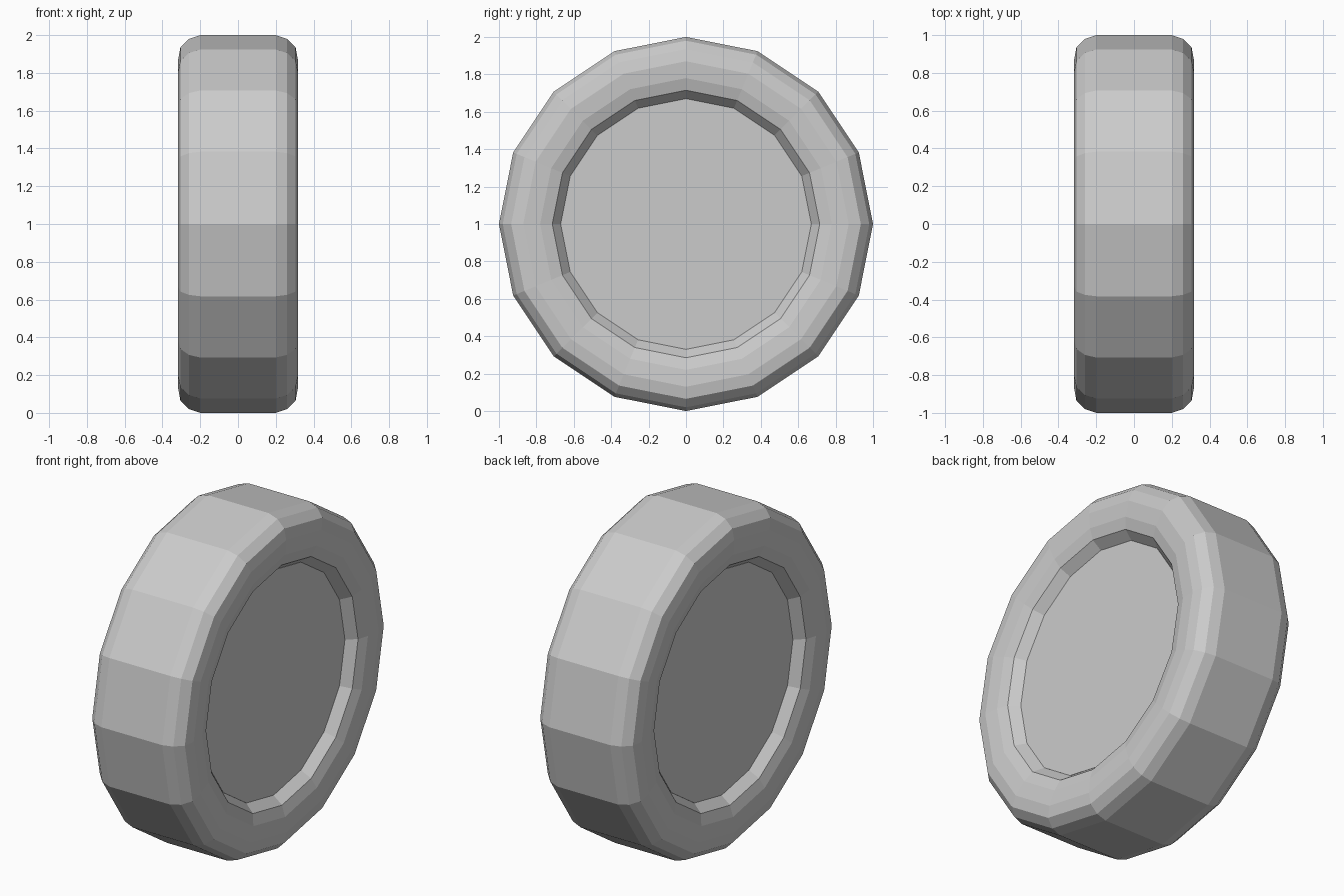
import bpy, bmesh
from math import tau
from mathutils import Vector

cube = bpy.data.objects.get("Cube")
if cube:
    bpy.data.objects.remove(cube, do_unlink=True)

SIDES = 16
CENTRE = Vector((0, 0, 1))


def material(name, colour):
    mat = bpy.data.materials.new(name)
    mat.use_nodes = True
    mat.diffuse_color = colour
    mat.node_tree.nodes["Principled BSDF"].inputs["Base Color"].default_value = colour
    return mat


def lathe(name, profile, mat, closed):
    """Spin an (x, radius) profile around the horizontal axle."""
    bm = bmesh.new()
    verts = [bm.verts.new((x, 0, r)) for x, r in profile]
    pairs = list(zip(verts, verts[1:]))
    if closed:
        pairs.append((verts[-1], verts[0]))
    edges = [bm.edges.new(p) for p in pairs]
    bmesh.ops.spin(bm, geom=verts + edges, cent=(0, 0, 0), axis=(1, 0, 0),
                   angle=tau, steps=SIDES, use_duplicate=False)
    bmesh.ops.remove_doubles(bm, verts=bm.verts, dist=0.0005)
    bmesh.ops.recalc_face_normals(bm, faces=bm.faces)
    mesh = bpy.data.meshes.new(name)
    bm.to_mesh(mesh)
    bm.free()
    mesh.materials.append(mat)
    obj = bpy.data.objects.new(name, mesh)
    obj.location = CENTRE
    bpy.context.collection.objects.link(obj)
    return obj


grey = material("plain grey", (0.6, 0.6, 0.6, 1))

# Tyre: rounded cross-section from tread edge to inner lip, mirrored
half = [(0.20, 1.0), (0.26, 0.98), (0.305, 0.935), (0.317, 0.87),
        (0.31, 0.78), (0.29, 0.715), (0.22, 0.66)]
lathe("tyre", half + [(-x, r) for x, r in reversed(half)], grey, True)

# Hub: flat drum filling the opening on both sides
HUB_X, HUB_R = 0.235, 0.67
lathe("hub", [(HUB_X, 0), (HUB_X, HUB_R), (-HUB_X, HUB_R), (-HUB_X, 0)], grey, False)
